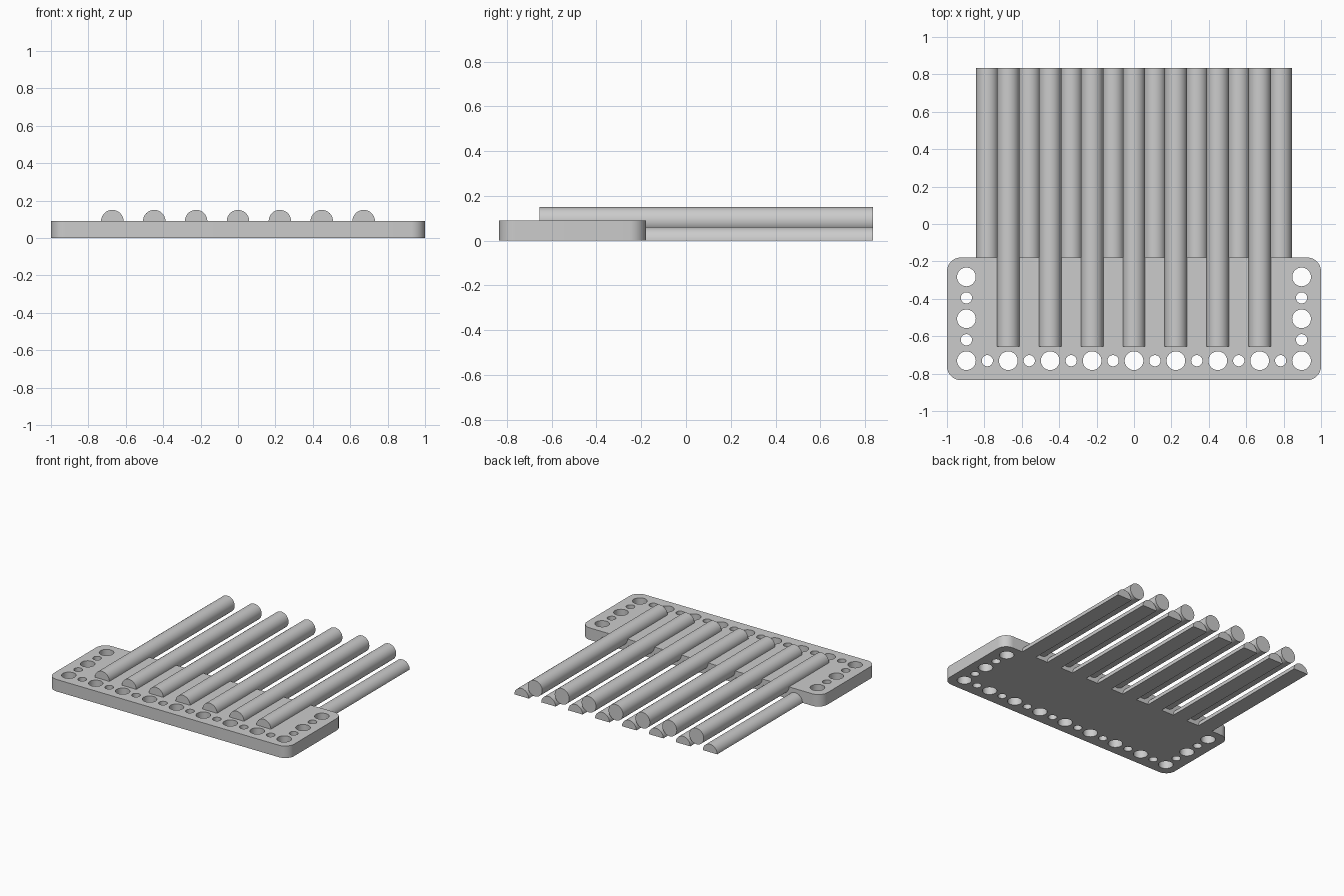
import bpy, bmesh, math

cube = bpy.data.objects.get("Cube")
if cube:
    bpy.data.objects.remove(cube, do_unlink=True)

PITCH = 0.224
ROD_R = 0.06
THICK = 0.09
FRONT, BACK, END = -0.835, -0.179, 0.835

grey = bpy.data.materials.new("plain grey")
grey.use_nodes = True
GREY = (0.6, 0.6, 0.6, 1)
grey.diffuse_color = GREY
grey.node_tree.nodes["Principled BSDF"].inputs["Base Color"].default_value = GREY


def arc(cx, cy, r, start, end, n):
    """Points along an arc, with angles in degrees."""
    return [(cx + r * math.cos(math.radians(start + (end - start) * i / n)),
             cy + r * math.sin(math.radians(start + (end - start) * i / n)))
            for i in range(n + 1)]


def smooth(obj):
    bpy.ops.object.select_all(action='DESELECT')
    obj.select_set(True)
    bpy.context.view_layer.objects.active = obj
    bpy.ops.object.shade_smooth_by_angle(angle=math.radians(30))


def rod(name, x, z, y0, y1, section):
    """Extrude a cross-section in xz along y."""
    bm = bmesh.new()
    face = bm.faces.new([bm.verts.new((x + px, y0, z + pz)) for px, pz in section])
    out = bmesh.ops.extrude_face_region(bm, geom=[face])
    moved = [v for v in out["geom"] if isinstance(v, bmesh.types.BMVert)]
    bmesh.ops.translate(bm, verts=moved, vec=(0, y1 - y0, 0))
    bmesh.ops.recalc_face_normals(bm, faces=bm.faces)
    mesh = bpy.data.meshes.new(name)
    bm.to_mesh(mesh)
    bm.free()
    mesh.materials.append(grey)
    obj = bpy.data.objects.new(name, mesh)
    bpy.context.collection.objects.link(obj)
    smooth(obj)


# Base plate outline with rounded corners
CORNER = 0.075
outline = []
for sx, sy, a in ((1, BACK - CORNER, 0), (-1, BACK - CORNER, 90),
                  (-1, FRONT + CORNER, 180), (1, FRONT + CORNER, 270)):
    outline += arc(sx * (1 - CORNER), sy, CORNER, a, a + 90, 10)

# Alternating large and small holes along the front and both sides
HOLE_Y = -0.731
spots = [(i * PITCH / 2, HOLE_Y, i) for i in range(-8, 9)]
for side in (-1, 1):
    spots += [(side * 4 * PITCH, HOLE_Y + j * PITCH / 2, j) for j in range(1, 5)]
loops = [outline]
for x, y, i in spots:
    loops.append(arc(x, y, 0.03 if i % 2 else 0.05, 0, 360, 32)[:-1])

# Base plate solid
curve = bpy.data.curves.new("base_plate", 'CURVE')
curve.dimensions = '2D'
curve.fill_mode = 'BOTH'
curve.extrude = THICK / 2
for points in loops:
    spline = curve.splines.new('POLY')
    spline.points.add(len(points) - 1)
    for p, (x, y) in zip(spline.points, points):
        p.co = (x, y, 0, 1)
    spline.use_cyclic_u = True
curve.materials.append(grey)
plate = bpy.data.objects.new("base_plate", curve)
bpy.context.collection.objects.link(plate)
bpy.ops.object.select_all(action='DESELECT')
plate.select_set(True)
bpy.context.view_layer.objects.active = plate
bpy.ops.object.convert(target='MESH')
plate = bpy.context.view_layer.objects.active
bm = bmesh.new()
bm.from_mesh(plate.data)
bmesh.ops.remove_doubles(bm, verts=bm.verts, dist=0.0001)
bmesh.ops.translate(bm, verts=bm.verts, vec=(0, 0, THICK / 2))
bmesh.ops.recalc_face_normals(bm, faces=bm.faces)
bm.to_mesh(plate.data)
bm.free()
smooth(plate)

# Upper round rods, half sunk into the plate
for i in range(-3, 4):
    rod(f"upper_rod_{i + 4}", i * PITCH, THICK, -0.655, END,
        arc(0, 0, ROD_R, 0, 360, 40)[:-1])

# Lower half-round rods, flat side down, starting at the plate's back edge
for i in range(8):
    rod(f"lower_rod_{i + 1}", (i - 3.5) * PITCH, 0, BACK, END,
        arc(0, 0, ROD_R, 0, 180, 20))
